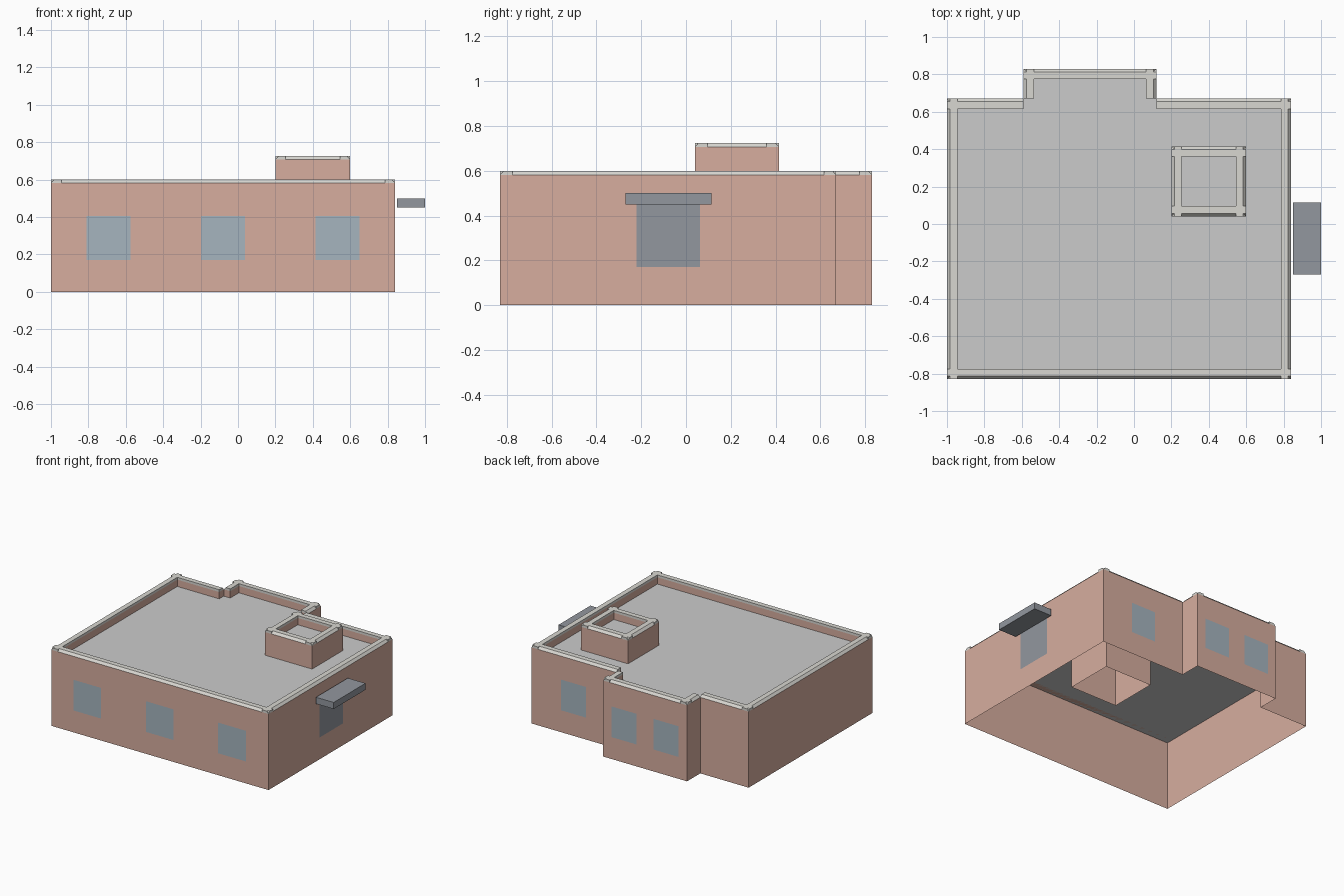
import bpy
import bmesh
from mathutils import Vector

if "Cube" in bpy.data.objects:
    bpy.data.objects.remove(bpy.data.objects["Cube"])


def material(name, rgb):
    m = bpy.data.materials.new(name)
    m.diffuse_color = (*rgb, 1)
    m.use_nodes = True
    m.node_tree.nodes["Principled BSDF"].inputs["Base Color"].default_value = m.diffuse_color
    return m


BRICK = material("brick", (0.68, 0.42, 0.345))
STONE = material("stone", (0.69, 0.68, 0.64))
DECK = material("roofing", (0.70, 0.72, 0.725))
GLASS = material("glass", (0.38, 0.46, 0.52))
DARK = material("dark_metal", (0.29, 0.31, 0.345))


def finish(name, bm, mat):
    mesh = bpy.data.meshes.new(name)
    bm.to_mesh(mesh)
    bm.free()
    mesh.materials.append(mat)
    obj = bpy.data.objects.new(name, mesh)
    bpy.context.collection.objects.link(obj)
    return obj


def edges(outline):
    return zip(outline, outline[1:] + outline[:1])


def walls(name, outline, top):
    # Open shell of single-sheet walls from the ground up
    bm = bmesh.new()
    for (ax, ay), (bx, by) in edges(outline):
        bm.faces.new([bm.verts.new(p) for p in
                      ((ax, ay, 0), (bx, by, 0), (bx, by, top), (ax, ay, top))])
    bmesh.ops.remove_doubles(bm, verts=bm.verts, dist=1e-5)
    finish(name, bm, BRICK)


def deck(name, outline, z):
    bm = bmesh.new()
    bm.faces.new([bm.verts.new((x, y, z)) for x, y in outline])
    finish(name, bm, DECK)


def edge_runs(name, outline, profile, mat):
    # One prism per wall; profile is (distance inward, z)
    bm = bmesh.new()
    for a, b in edges(outline):
        a, b = Vector(a), Vector(b)
        d = (b - a).normalized()
        inward = Vector((-d.y, d.x))
        ends = []
        for p in (a, b):
            ends.append([bm.verts.new((*(p + inward * s), z)) for s, z in profile])
        n = len(profile)
        bm.faces.new(ends[0])
        bm.faces.new(ends[1][::-1])
        for i in range(n):
            j = (i + 1) % n
            bm.faces.new((ends[0][i], ends[1][i], ends[1][j], ends[0][j]))
    bmesh.ops.recalc_face_normals(bm, faces=bm.faces)
    finish(name, bm, mat)


def block(name, outline, top):
    wall_top, roof, t = top - 0.018, top - 0.07, 0.055
    walls(name + "_walls", outline, wall_top)
    deck(name + "_roof_deck", outline, roof)
    edge_runs(name + "_parapet", outline,
              [(0.002, roof), (0.002, wall_top), (t, wall_top), (t, roof)], BRICK)
    edge_runs(name + "_coping", outline,
              [(0, wall_top), (0.016, top), (t, top), (t, wall_top)], STONE)


def panel(name, origin, along, width, z0, z1, mat):
    # Flat upright panel centred on origin
    bm = bmesh.new()
    o, h = Vector(origin), Vector(along) * width / 2
    bm.faces.new([bm.verts.new((*p, z)) for p, z in
                  ((o - h, z0), (o + h, z0), (o + h, z1), (o - h, z1))])
    finish(name, bm, mat)


# Main building with rear projection, and rooftop stair house
block("building", [(-1, -0.83), (0.84, -0.83), (0.84, 0.67), (0.12, 0.67),
                   (0.12, 0.83), (-0.59, 0.83), (-0.59, 0.67), (-1, 0.67)], 0.6)
block("stair_house", [(0.2, 0.04), (0.6, 0.04), (0.6, 0.415), (0.2, 0.415)], 0.725)

# Windows
for x in (-0.693, -0.08, 0.533):
    panel("front_window", (x, -0.834), (1, 0), 0.235, 0.17, 0.405, GLASS)
for x, y in ((0.48, 0.674), (-0.058, 0.834), (-0.413, 0.834)):
    panel("back_window", (x, y), (-1, 0), 0.212, 0.17, 0.405, GLASS)

# Side opening and its canopy
panel("side_door", (0.844, -0.079), (0, 1), 0.285, 0.17, 0.46, DARK)
bm = bmesh.new()
bmesh.ops.create_cube(bm, size=1)
for v in bm.verts:
    v.co = (0.925 + v.co.x * 0.15, -0.078 + v.co.y * 0.385, 0.475 + v.co.z * 0.05)
finish("canopy", bm, DARK)
